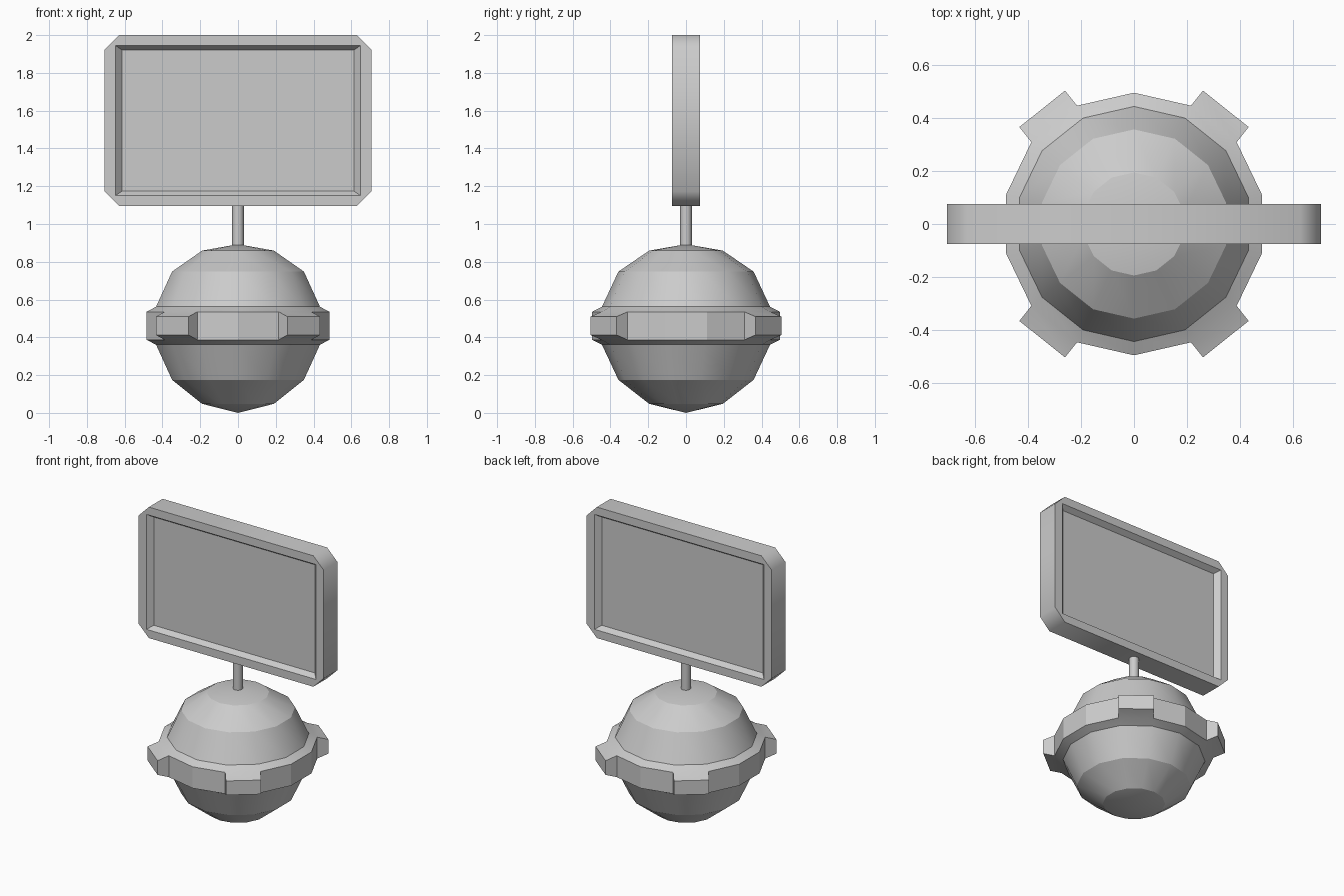
import bpy, bmesh, math

cube = bpy.data.objects.get("Cube")
if cube:
    bpy.data.objects.remove(cube, do_unlink=True)

grey = bpy.data.materials.new("plain grey")
grey.use_nodes = True
COLOUR = (0.6, 0.6, 0.6, 1)
grey.diffuse_color = COLOUR
grey.node_tree.nodes["Principled BSDF"].inputs["Base Color"].default_value = COLOUR


def finish(bm, name):
    bmesh.ops.recalc_face_normals(bm, faces=bm.faces)
    mesh = bpy.data.meshes.new(name)
    bm.to_mesh(mesh)
    bm.free()
    mesh.materials.append(grey)
    obj = bpy.data.objects.new(name, mesh)
    bpy.context.collection.objects.link(obj)
    return obj


def smooth(obj, degrees):
    bpy.ops.object.select_all(action='DESELECT')
    obj.select_set(True)
    bpy.context.view_layer.objects.active = obj
    bpy.ops.object.shade_smooth_by_angle(angle=math.radians(degrees))


# Globe base: lathed profile with a raised belt
SEGMENTS = 14
PROFILE = [(0.195, 0.048), (0.358, 0.175), (0.445, 0.361), (0.497, 0.387),
           (0.497, 0.535), (0.445, 0.562), (0.358, 0.748), (0.195, 0.859)]
BELT = 3
bm = bmesh.new()
rings = []
for r, z in PROFILE:
    angles = [math.tau * i / SEGMENTS for i in range(SEGMENTS)]
    rings.append([bm.verts.new((r * math.sin(a), r * math.cos(a), z)) for a in angles])
bottom = bm.verts.new((0, 0, 0))
top = bm.verts.new((0, 0, 0.893))
belt_faces = []
for i in range(SEGMENTS):
    j = (i + 1) % SEGMENTS
    bm.faces.new((bottom, rings[0][i], rings[0][j]))
    bm.faces.new((top, rings[-1][j], rings[-1][i]))
    for k in range(len(rings) - 1):
        low, high = rings[k], rings[k + 1]
        face = bm.faces.new((low[i], low[j], high[j], high[i]))
        if k == BELT:
            belt_faces.append(face)
bmesh.ops.recalc_face_normals(bm, faces=bm.faces)

# Four lugs pulled out of the belt, tapering in height
lugs = [belt_faces[i] for i in (1, 5, 8, 12)]
for face in bmesh.ops.extrude_discrete_faces(bm, faces=lugs)["faces"]:
    face.normal_update()
    push = face.normal * 0.073
    for v in face.verts:
        v.co += push
        v.co.z = 0.461 + (v.co.z - 0.461) * 0.66
smooth(finish(bm, "globe_base"), 24)

# Post
bm = bmesh.new()
bmesh.ops.create_cone(bm, cap_ends=True, segments=12, radius1=0.031, radius2=0.031, depth=0.27)
bmesh.ops.translate(bm, verts=bm.verts, vec=(0, 0, 1.0))
smooth(finish(bm, "post"), 40)

# Sign board: chamfered frame with a recessed panel on both sides
HALF_W, HALF_H, HALF_D, MID_Z, CUT = 0.707, 0.4525, 0.075, 1.5475, 0.078
CORNERS = [(1, 1), (-1, 1), (-1, -1), (1, -1)]


def loop(bm, points, y):
    return [bm.verts.new((x, y, MID_Z + z)) for x, z in points]


def rectangle(w, h):
    return [(sx * w, sz * h) for sx, sz in CORNERS]


outline = []
for sx, sz in CORNERS:
    pair = [(sx * HALF_W, sz * (HALF_H - CUT)), (sx * (HALF_W - CUT), sz * HALF_H)]
    outline += pair if sx * sz > 0 else pair[::-1]

bm = bmesh.new()
outers = []
for side in (-1, 1):
    outer = loop(bm, outline, side * HALF_D)
    opening = loop(bm, rectangle(0.648, 0.397), side * HALF_D)
    panel = loop(bm, rectangle(0.615, 0.374), side * (HALF_D - 0.035))
    outers.append(outer)
    for i in range(4):
        j = (i + 1) % 4
        bm.faces.new((outer[2 * i], outer[2 * i + 1], opening[i]))
        bm.faces.new((outer[2 * i + 1], outer[2 * j], opening[j], opening[i]))
        bm.faces.new((opening[i], opening[j], panel[j], panel[i]))
    bm.faces.new(panel)
front, back = outers
for i in range(8):
    j = (i + 1) % 8
    bm.faces.new((front[i], front[j], back[j], back[i])).smooth = True
finish(bm, "sign_board")
